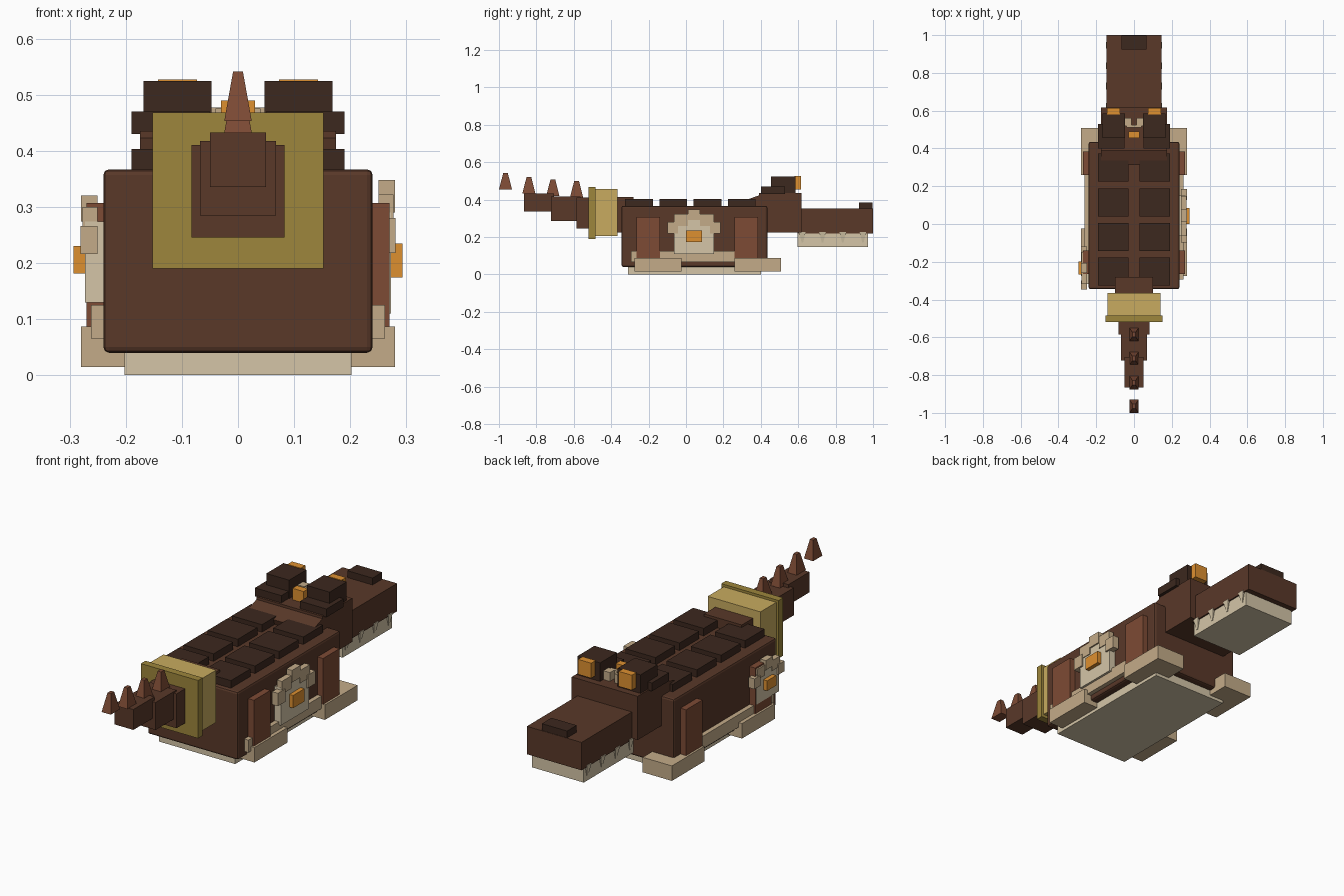
import bpy
import math

if "Cube" in bpy.data.objects:
    bpy.data.objects.remove(bpy.data.objects["Cube"])

COLORS = {
    "brown": (0.10, 0.04, 0.022), "dark": (0.045, 0.021, 0.013), "leg": (0.205, 0.07, 0.035),
    "tan": (0.55, 0.41, 0.25), "cream": (0.66, 0.56, 0.39), "orange": (0.73, 0.28, 0.03),
    "gold": (0.58, 0.41, 0.115), "old_gold": (0.34, 0.24, 0.045),
}
MATS = {}
for key, rgb in COLORS.items():
    MATS[key] = bpy.data.materials.new(key)
    MATS[key].diffuse_color = (*rgb, 1)


def box(name, color, x, y, z, bevel=0):
    """Axis-aligned block from (min, max) ranges."""
    bpy.ops.mesh.primitive_cube_add(size=1, location=[sum(r) / 2 for r in (x, y, z)])
    ob = bpy.context.object
    ob.name = name
    ob.scale = [r[1] - r[0] for r in (x, y, z)]
    bpy.ops.object.transform_apply(location=False, rotation=False, scale=True)
    ob.data.materials.append(MATS[color])
    if bevel:
        mod = ob.modifiers.new("bevel", 'BEVEL')
        mod.width = bevel
        mod.segments = 2
    return ob


def mid(name, color, w, y, z, bevel=0):
    """Block centred on x = 0 with half width w."""
    return box(name, color, (-w, w), y, z, bevel)


def pair(name, color, x, y, z):
    """Mirrored pair of blocks."""
    box(name + "_right", color, x, y, z)
    box(name + "_left", color, (-x[1], -x[0]), y, z)


def spike(name, color, loc, base, top, height, scale=(1, 1, 1), rot=(0, 0, 0)):
    """Four-sided frustum with square sides along the axes."""
    bpy.ops.mesh.primitive_cone_add(vertices=4, radius1=base / math.sqrt(2),
                                    radius2=top / math.sqrt(2), depth=height)
    ob = bpy.context.object
    ob.rotation_euler = (0, 0, math.pi / 4)
    bpy.ops.object.transform_apply(location=False, rotation=True, scale=False)
    ob.name = name
    ob.location, ob.scale, ob.rotation_euler = loc, scale, rot
    ob.data.materials.append(MATS[color])


# Body, belly and lower side trim
mid("body", "brown", 0.24, (-0.345, 0.435), (0.04, 0.367), 0.01)
mid("belly", "cream", 0.202, (-0.31, 0.40), (0, 0.06))
pair("side_trim", "tan", (0.22, 0.262), (-0.295, 0.375), (0.065, 0.125))

# Legs and feet
for tag, ly, fy in (("rear", (-0.265, -0.14), (-0.275, -0.025)),
                    ("front", (0.26, 0.385), (0.26, 0.507))):
    pair(tag + "_leg", "leg", (0.22, 0.27), ly, (0.085, 0.307))
    pair(tag + "_foot", "tan", (0.125, 0.28), fy, (0.015, 0.087))

# Back plates
for i in range(4):
    y = -0.325 + i * 0.183
    pair(f"back_plate_{i}", "dark", (0.03, 0.19), (y, y + 0.148), (0.36, 0.403))

# Neck and skull
neck = mid("neck_ridge", "brown", 0.175, (0.32, 0.43), (0.345, 0.415))
neck.rotation_euler.x = math.radians(20)
mid("skull", "brown", 0.175, (0.39, 0.617), (0.225, 0.435))
pair("brow_slab", "dark", (0.05, 0.19), (0.40, 0.53), (0.43, 0.47))
pair("eye_block", "dark", (0.047, 0.168), (0.455, 0.585), (0.43, 0.524))
pair("eye", "orange", (0.073, 0.143), (0.58, 0.615), (0.455, 0.527))
pair("forehead_crest", "tan", (0.012, 0.075), (0.52, 0.56), (0.43, 0.477))
mid("forehead_crest_bar", "tan", 0.04, (0.51, 0.525), (0.43, 0.475))
mid("forehead_gem", "orange", 0.03, (0.455, 0.49), (0.43, 0.49))

# Snout, jaw, nostrils and teeth
mid("snout", "brown", 0.145, (0.595, 1.0), (0.218, 0.352))
mid("jaw", "cream", 0.138, (0.597, 0.973), (0.147, 0.22))
mid("nostril_block", "dark", 0.067, (0.925, 0.998), (0.345, 0.385))
for i in range(4):
    for side in (-1, 1):
        spike(f"tooth_{i}_{side}", "cream", (side * 0.137, 0.622 + i * 0.108, 0.199),
              0.036, 0.008, 0.056, (0.65, 1, 1), (math.pi, 0, 0))

# Tail with gold collar
mid("tail_root", "brown", 0.10, (-0.37, -0.28), (0.225, 0.415))
mid("collar", "gold", 0.14, (-0.487, -0.365), (0.205, 0.456))
mid("collar_rim", "old_gold", 0.152, (-0.52, -0.485), (0.19, 0.468))
for i, (w, y, z) in enumerate([(0.083, (-0.585, -0.43), (0.245, 0.41)),
                               (0.068, (-0.722, -0.565), (0.285, 0.417)),
                               (0.05, (-0.865, -0.705), (0.335, 0.433))]):
    mid(f"tail_segment_{i}", "brown", w, y, z)
for i, (y, z) in enumerate([(-0.585, 0.412), (-0.712, 0.42), (-0.84, 0.432), (-0.965, 0.453)]):
    spike(f"tail_spike_{i}", "leg", (0, y, z + 0.044), 0.07, 0.025, 0.088, (0.7, 1, 1))


def emblem(tag, side, cy, z0, s):
    """Stepped side shield with a gem; s scales it about its base centre."""
    def part(name, color, x, y, z):
        xr = (x[0] * side, x[1] * side)
        box(f"{tag}_{name}", color, (min(xr), max(xr)),
            (cy + y[0] * s, cy + y[1] * s), (z0 + z[0] * s, z0 + z[1] * s))
    part("shield", "cream", (0.23, 0.273), (-0.107, 0.107), (0, 0.18))
    part("shield_peak", "tan", (0.25, 0.28), (-0.033, 0.033), (0.18, 0.238))
    for d in (-1, 1):
        for n, (a, b, lo, hi, x1) in enumerate([(0.085, 0.142, 0.108, 0.17, 0.281),
                                                (0.033, 0.106, 0.15, 0.212, 0.277)]):
            part(f"shield_step_{n}_{d}", "tan", (0.25, x1), sorted((a * d, b * d)), (lo, hi))
    part("gem", "orange", (0.26, 0.293), (-0.043, 0.043), (0.064, 0.125))


emblem("right", 1, 0.043, 0.11, 1)
emblem("left", -1, -0.232, 0.13, 0.8)

for m in bpy.data.materials:
    if m.users and not m.is_grease_pencil:
        m.use_nodes = True
        m.node_tree.nodes["Principled BSDF"].inputs["Base Color"].default_value = m.diffuse_color
